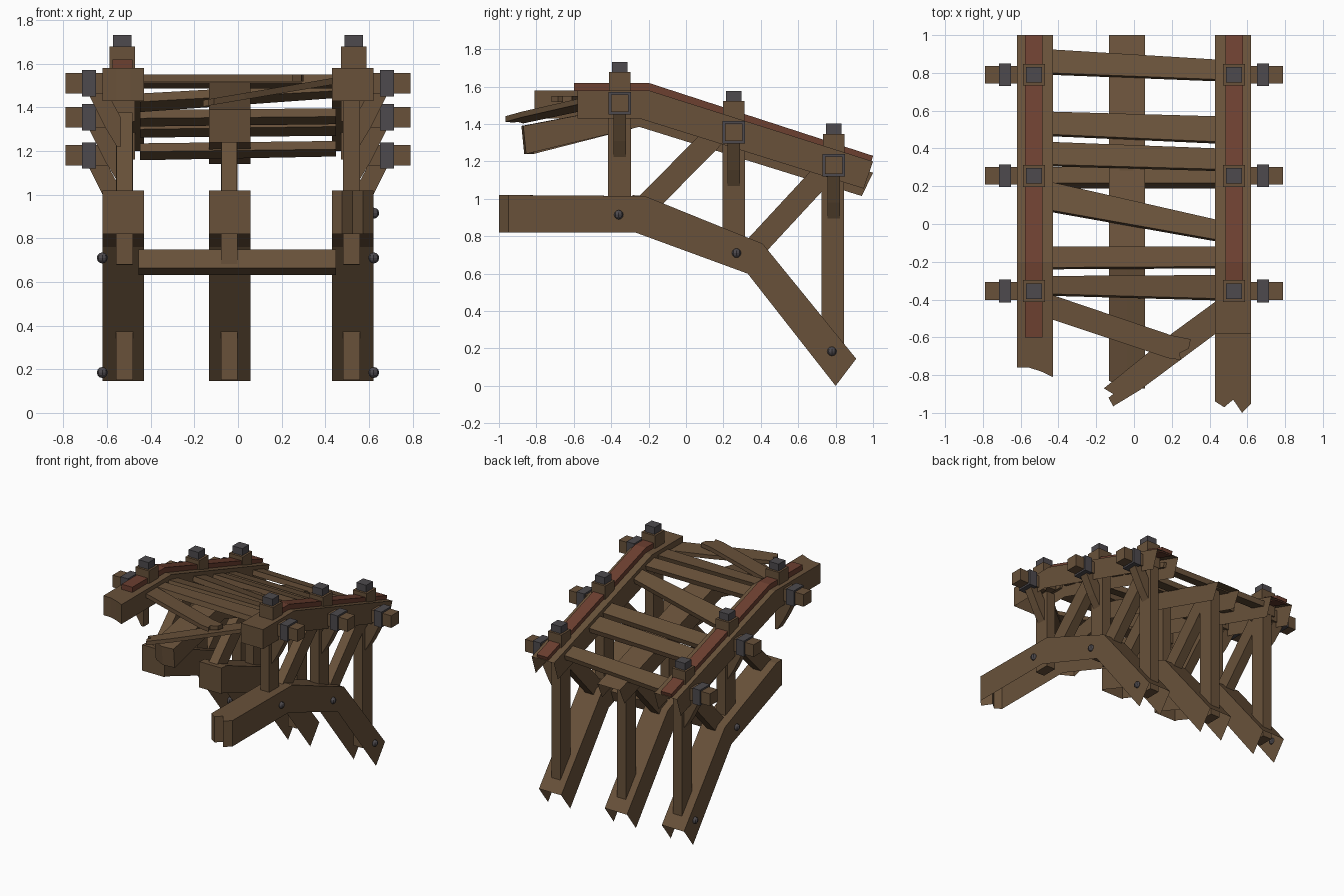
import bpy, bmesh, math
from mathutils import Vector

if "Cube" in bpy.data.objects:
    bpy.data.objects.remove(bpy.data.objects["Cube"])


def material(name, rgb):
    m = bpy.data.materials.new(name)
    m.diffuse_color = (*rgb, 1)
    m.use_nodes = True
    m.node_tree.nodes["Principled BSDF"].inputs["Base Color"].default_value = m.diffuse_color
    return m


WOOD = material("brown_wood", (0.140, 0.083, 0.042))
RED = material("red_paint", (0.150, 0.050, 0.030))
IRON = material("dark_iron", (0.075, 0.068, 0.075))


def finish(name, bm, mat):
    me = bpy.data.meshes.new(name)
    bm.to_mesh(me)
    bm.free()
    me.materials.append(mat)
    ob = bpy.data.objects.new(name, me)
    bpy.context.collection.objects.link(ob)
    return ob


def prism(name, pts, offset, mat=WOOD):
    """Closed solid: a polygon swept along an offset vector."""
    bm = bmesh.new()
    a = [bm.verts.new(p) for p in pts]
    b = [bm.verts.new(Vector(p) + Vector(offset)) for p in pts]
    bm.faces.new(a)
    bm.faces.new(b[::-1])
    for i in range(len(a)):
        j = (i + 1) % len(a)
        bm.faces.new((a[j], a[i], b[i], b[j]))
    bmesh.ops.recalc_face_normals(bm, faces=bm.faces)
    return finish(name, bm, mat)


def box(name, x, y, z, mat=WOOD):
    """Box from (low, high) pairs."""
    return prism(name, [(x[0], y[0], z[0]), (x[1], y[0], z[0]), (x[1], y[1], z[0]),
                        (x[0], y[1], z[0])], (0, 0, z[1] - z[0]), mat)


def beam(name, xc, top, bottom, jag, width=0.19):
    """Bent timber shell, open below and at the rear, with a splintered front."""
    bm = bmesh.new()
    n, k = len(jag), len(top)
    rows = []
    for i, dy in enumerate(jag):
        x = xc - width / 2 + width * i / (n - 1)
        rows.append([[bm.verts.new((x, y + (dy if j == 0 else 0), z))
                      for j, (y, z) in enumerate(line)] for line in (top, bottom)])
    hidden = []
    for r, s in zip(rows, rows[1:]):
        for j in range(k - 1):
            bm.faces.new((r[0][j], s[0][j], s[0][j + 1], r[0][j + 1]))
            hidden.append(bm.faces.new((r[1][j], r[1][j + 1], s[1][j + 1], s[1][j])))
        bm.faces.new((r[0][0], r[1][0], s[1][0], s[0][0]))
        hidden.append(bm.faces.new((r[0][-1], s[0][-1], s[1][-1], r[1][-1])))
    for r in (rows[0], rows[-1]):
        for j in range(k - 1):
            bm.faces.new((r[0][j], r[0][j + 1], r[1][j + 1], r[1][j]))
    bmesh.ops.recalc_face_normals(bm, faces=bm.faces)
    bmesh.ops.delete(bm, geom=hidden, context='FACES_ONLY')
    return finish(name, bm, WOOD)


XC = -0.037                       # centre frame position
SIDE = 0.525                      # side frame position
SLOPE = -0.315

# lower bent beams; only the right one keeps its long front arm
for name, x, front, jag in (("left", -SIDE, -0.285, (0, 0)), ("center", XC, -0.285, (0, 0)),
                            ("right", SIDE, -1.0, (0.06, 0.03, 0.07, 0, 0.05))):
    beam(name + "_lower_beam", x,
         [(front, 1.02), (-0.22, 1.015), (0.41, 0.76), (0.91, 0.145)],
         [(front, 0.82), (-0.27, 0.82), (0.33, 0.60), (0.80, 0.0)], jag)

# upper stringers
for name, x, front, jag in (("left", -SIDE, -0.81, (0.05, 0.05, 0.03, 0)),
                            ("right", SIDE, -0.58, (0, 0))):
    beam(name + "_upper_stringer", x,
         [(front, 1.58), (-0.2, 1.58), (1.0, 1.20)],
         [(front, 1.43), (-0.25, 1.43), (0.95, 1.055)], jag)
beam("center_upper_stringer", XC,
     [(-0.87, 1.39), (-0.22, 1.515), (1.0, 1.14)],
     [(-0.855, 1.24), (-0.25, 1.385), (0.94, 1.015)], (0.04, -0.01, 0.0))

# red rails on the side stringers
for name, x, front in (("left", -SIDE - 0.005, -0.6), ("right", SIDE + 0.005, -0.38)):
    prism(name + "_red_rail", [(x - 0.046, front, 1.575), (x - 0.046, -0.2, 1.575),
                               (x - 0.046, 0.99, 1.195), (x - 0.046, 1.0, 1.23),
                               (x - 0.046, -0.2, 1.62), (x - 0.046, front, 1.62)],
          (0.092, 0, 0), RED)

# post tops, iron caps, pegs, collars, brackets and bolts on both sides
STATIONS = ((-0.355, 1.51), (0.255, 1.355), (0.79, 1.18))
BOLTS = ((-0.36, 0.915), (0.27, 0.71), (0.78, 0.185))
for side, s in (("left", -1), ("right", 1)):
    for i, (y, z) in enumerate(STATIONS):
        tag = f"{side}_{i + 1}"
        x = s * 0.53

        def span(a, b):
            return tuple(sorted((s * a, s * b)))

        def around(c, h):
            return (c - h, c + h)

        box("post_top_" + tag, around(x, 0.058), around(y, 0.058), (z - 0.02, z + 0.168))
        box("iron_cap_" + tag, around(x, 0.042), around(y, 0.041), (z + 0.168, z + 0.222), IRON)
        box("peg_" + tag, span(0.55, 0.79), around(y, 0.047), around(z, 0.047))
        box("iron_collar_" + tag, span(0.65, 0.715), around(y, 0.06), around(z, 0.06), IRON)
        prism("bracket_" + tag, [(s * px, y - 0.033, z + pz) for px, pz in
                                 ((0.69, -0.04), (0.61, -0.20), (0.555, -0.29),
                                  (0.535, -0.29), (0.535, -0.16), (0.60, -0.04))],
              (0, 0.066, 0))
        if side == "left" and i == 0:
            continue              # this corner has lost its lower arm
        by, bz = BOLTS[i]
        bm = bmesh.new()
        bmesh.ops.create_uvsphere(bm, u_segments=8, v_segments=6, radius=0.025)
        for v in bm.verts:
            v.co += Vector((s * 0.622, by, bz))
        finish("bolt_" + tag, bm, IRON)

# posts and diagonal braces for the three frames
POSTS = ((-0.355, 0.84, 1.45), (0.255, 0.68, 1.36), (0.785, 0.15, 1.18))
for name, x in (("left", -0.52), ("center", -0.04), ("right", 0.52)):
    for i, (y, z0, z1) in enumerate(POSTS):
        if i == 0 and name != "right":
            continue
        box(f"{name}_post_{i + 1}", (x - 0.038, x + 0.038), (y - 0.061, y + 0.061), (z0, z1))
    for i, (y0, z0, y1, z1) in enumerate(((-0.22, 0.96, 0.15, 1.335), (0.35, 0.72, 0.73, 1.13))):
        h = 0.042
        prism(f"{name}_brace_{i + 1}",
              [(x - 0.036, y0 - h, z0 + h), (x - 0.036, y0 + h, z0 - h),
               (x - 0.036, y1 + h, z1 - h), (x - 0.036, y1 - h, z1 + h)], (0.072, 0, 0))

# lower cross tie, turned to follow the beams
a = math.radians(-20)
prism("lower_cross_tie",
      [(-0.455, 0.245 + u * math.cos(a) - v * math.sin(a), 0.69 + u * math.sin(a) + v * math.cos(a))
       for u, v in ((-0.045, -0.045), (0.045, -0.045), (0.045, 0.045), (-0.045, 0.045))],
      (0.905, 0, 0))


# deck planks: (left low y, left high y, right low y, right high y, left lift, right lift)
def deck_z(y):
    return 1.55 + (SLOPE * (y + 0.2) if y > -0.2 else 0)


PLANKS = ((0.80, 0.925, 0.765, 0.87, 0, 0), (0.475, 0.595, 0.435, 0.57, 0, 0),
          (0.315, 0.435, 0.29, 0.40, 0, 0), (0.075, 0.225, -0.085, 0.02, 0, 0),
          (-0.23, -0.12, -0.225, -0.12, 0, 0), (-0.37, -0.275, -0.395, -0.27, 0, 0))
for i, (l0, l1, r0, r1, _, _) in enumerate(PLANKS):
    prism(f"deck_plank_{i + 1}", [(x, y, deck_z(y)) for x, y in
                                  ((-0.45, l0), (0.45, r0), (0.45, r1), (-0.45, l1))],
          (0, -0.01, -0.038))

# two snapped planks with splintered tips
prism("snapped_plank_left", [(x, y, 1.55) for x, y in
                             ((-0.45, -0.50), (0.18, -0.71), (0.25, -0.72), (0.24, -0.685),
                              (0.29, -0.66), (0.30, -0.61), (0.20, -0.59), (-0.45, -0.37))],
      (0, 0, -0.032))
prism("snapped_plank_right", [(x, y, 1.435 + 0.17 * (x + 0.15)) for x, y in
                              ((0.46, -0.56), (0.03, -0.88), (-0.11, -0.965), (-0.135, -0.92),
                               (-0.11, -0.90), (-0.16, -0.87), (-0.06, -0.79), (0.20, -0.58),
                               (0.46, -0.39))],
      (0, 0, -0.03))
